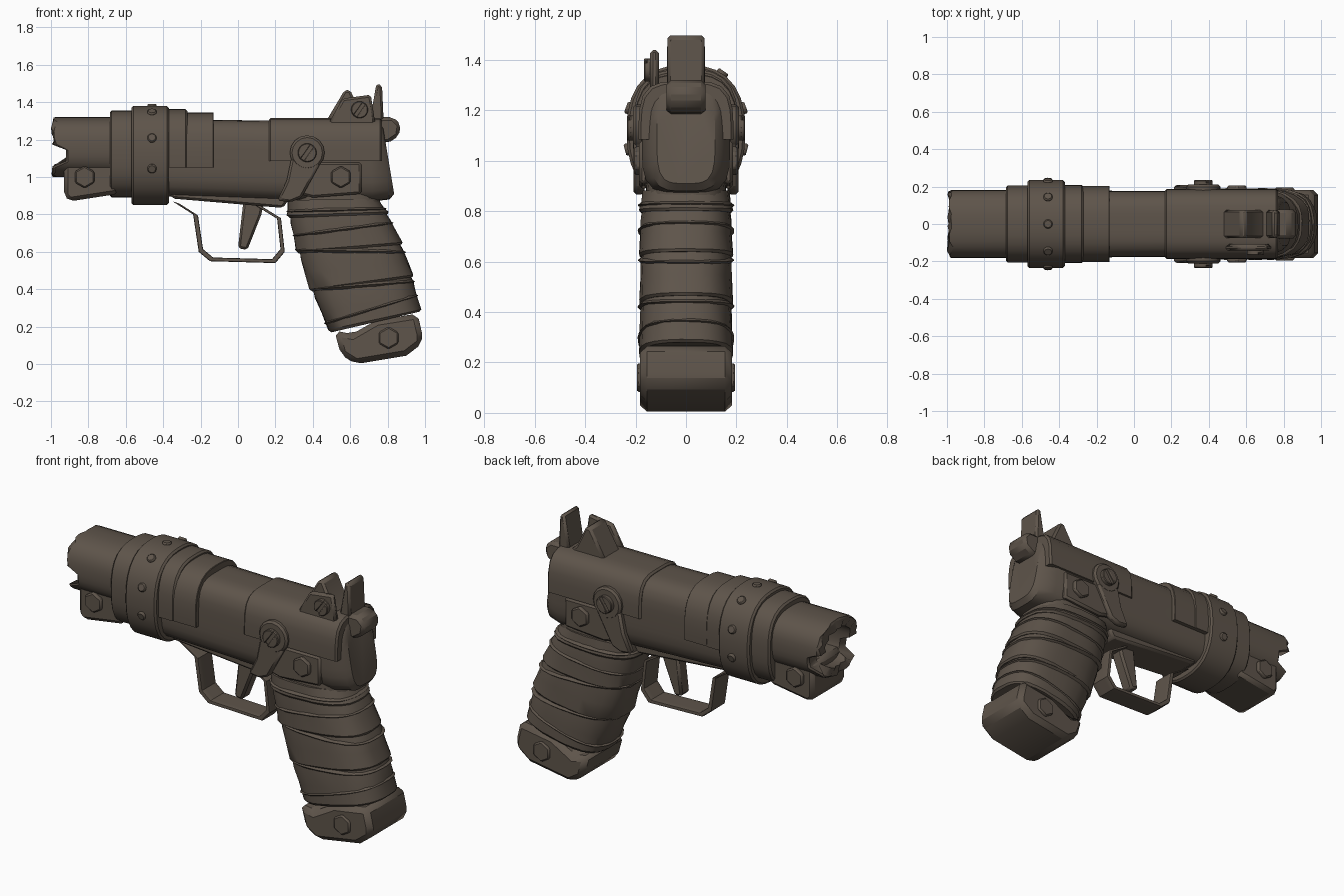
import bpy, bmesh, math, random
from mathutils import Vector, Matrix

random.seed(4)
if "Cube" in bpy.data.objects:
    bpy.data.objects.remove(bpy.data.objects["Cube"], do_unlink=True)

COLOUR = (.112, .089, .069, 1)
material = bpy.data.materials.new("worn brown metal")
material.use_nodes = True
material.diffuse_color = COLOUR
shader = next(node for node in material.node_tree.nodes if node.type == "BSDF_PRINCIPLED")
shader.inputs["Base Color"].default_value = COLOUR
shader.inputs["Roughness"].default_value = .8

SIDES = 32
BOTH_SIDES = (-1, 1)


def finish(name, bm, bevel=0):
    bmesh.ops.recalc_face_normals(bm, faces=bm.faces)
    mesh = bpy.data.meshes.new(name)
    bm.to_mesh(mesh)
    bm.free()
    mesh.materials.append(material)
    obj = bpy.data.objects.new(name, mesh)
    bpy.context.collection.objects.link(obj)
    bpy.ops.object.select_all(action="DESELECT")
    obj.select_set(True)
    bpy.context.view_layer.objects.active = obj
    bpy.ops.object.shade_smooth_by_angle(angle=math.radians(32))
    if bevel:
        modifier = obj.modifiers.new("edge", "BEVEL")
        modifier.width, modifier.segments, modifier.limit_method = bevel, 1, "ANGLE"
    return obj


def rounded_box(angle, square):
    """Point at an angle on a unit circle pushed towards a square."""
    c, s = math.cos(angle), math.sin(angle)
    reach = (abs(c) ** square + abs(s) ** square) ** (-1 / square)
    return c * reach, s * reach


def loft(name, rings, square, floor=0, jitter=0):
    """Skin rings, each spanning two points in the side plane plus a half width."""
    bm = bmesh.new()
    loops = []
    for start, end, width in rings:
        a, b = Vector((start[0], 0, start[1])), Vector((end[0], 0, end[1]))
        loop = []
        for i in range(SIDES):
            c, s = rounded_box(math.tau * (i + .5) / SIDES, square)
            wobble = 1 + random.uniform(-jitter, jitter)
            point = (a + b) / 2 + ((b - a) / 2 * c + Vector((0, width * s, 0))) * wobble
            point.z = max(point.z, floor)
            loop.append(bm.verts.new(point))
        loops.append(loop)
    for low, high in zip(loops, loops[1:]):
        for i in range(SIDES):
            bm.faces.new((low[i - 1], low[i], high[i], high[i - 1]))
    bm.faces.new(loops[0])
    bm.faces.new(loops[-1])
    return finish(name, bm)


def tube(name, front, back, bottom, top, width, square, floor=0, lip=.01, bore=0):
    """Rounded sleeve along x with chamfered ends and an optional blind bore."""
    rings = []
    for x, inset in ((back, lip), (back - lip, 0), (front + lip, 0), (front, lip)):
        rings.append(((x, bottom + inset), (x, top - inset), width - inset))
    middle = (bottom + top) / 2
    if bore:
        for x in (front, back):
            rings.append(((x, middle - bore), (x, middle + bore), bore))
    return loft(name, rings, square, floor)


def block(name, outline, half, y=0, bevel=.012):
    """Side outline extruded to both sides of y."""
    bm = bmesh.new()
    face = bm.faces.new([bm.verts.new((x, y - half, z)) for x, z in outline])
    grown = bmesh.ops.extrude_face_region(bm, geom=[face])["geom"]
    verts = [v for v in grown if isinstance(v, bmesh.types.BMVert)]
    bmesh.ops.translate(bm, vec=(0, half * 2, 0), verts=verts)
    return finish(name, bm, bevel)


def stud(name, centre, axis, radius, depth=.03, sides=6):
    bm = bmesh.new()
    turn = Vector(axis).to_track_quat("Z", "Y").to_matrix().to_4x4()
    bmesh.ops.create_cone(bm, cap_ends=True, segments=sides, radius1=radius,
                          radius2=radius, depth=depth,
                          matrix=Matrix.Translation(centre) @ turn)
    return finish(name, bm, depth / 4)


def slotted_screw(name, x, y, z, radius):
    """Low disc carrying two half discs, which leave a slot between them."""
    stud(name + "_base", (x, y, z), (0, 1, 0), radius, .02, SIDES // 2)
    tilt = math.radians(55)
    for half in (tilt, tilt + math.pi):
        angles = [half + math.radians(a) for a in range(12, 180, 12)]
        rim = [(x + radius * math.cos(a), z + radius * math.sin(a)) for a in angles]
        block(name + "_half", rim, .02, y, .004)


# Hollow barrel with a ragged mouth, and the lug below it
barrel = tube("barrel", -.99, -.6, 1, 1.32, .182, 2.7, bore=.11)
for vertex in barrel.data.vertices:
    if vertex.co.x < -.95:
        notched = abs(vertex.co.y) > .08 and 1.07 < vertex.co.z < 1.16
        vertex.co.x += .07 if notched else random.uniform(-.01, .015)
block("barrel_lug", [(-.93, 1.1), (-.93, .9), (-.9, .87), (-.64, .91), (-.64, 1.1)],
      .155, bevel=.025)

# Collar, riveted strap and stepped sleeve around the barrel
tube("collar", -.685, -.5, .89, 1.355, .207, 2.8)
tube("strap", -.57, -.37, .85, 1.38, .235, 2.5)
tube("sleeve_front", -.4, -.27, .88, 1.363, .208, 2.9, floor=1.05)
tube("sleeve_rear", -.3, -.13, .88, 1.345, .204, 2.9, floor=1.05, lip=.003)
for degrees in range(-105, 106, 35):
    up, out = rounded_box(math.radians(degrees), 2.5)
    stud("strap_rivet", (-.46, out * .235, 1.115 + up * .265), (0, out, up), .026, .022, 8)

# Frame with a sloped, narrowing tail, and the slide on top
loft("frame", [((-.45, .9), (-.45, 1.31), .18), ((.3, .87), (.3, 1.3), .175),
               ((.72, .87), (.7, 1.3), .175), ((.81, .88), (.76, 1.29), .14),
               ((.835, .91), (.775, 1.27), .115)], 4)
tube("slide", .165, .77, .86, 1.315, .188, 4, floor=1.085)
block("guard_rail", [(-.37, .92), (-.35, .885), (.24, .835), (.3, .92)], .11)

# Hammer and rear sight
block("hammer_fin", [(.7, 1.27), (.74, 1.5), (.77, 1.49), (.78, 1.27)], .074)
block("hammer_spur", [(.72, 1.2), (.74, 1.32), (.83, 1.32), (.87, 1.28), (.86, 1.22),
                      (.8, 1.18)], .077, bevel=.018)
block("sight_ramp", [(.46, 1.28), (.57, 1.465), (.6, 1.465), (.66, 1.34), (.73, 1.28)], .075)
block("sight_plate", [(.48, 1.28), (.56, 1.42), (.71, 1.44), (.735, 1.28)], .017, -.125)
slotted_screw("sight_screw", .65, -.147, 1.36, .045)

# Side plates, levers and bolts, mirrored
for side in BOTH_SIDES:
    block("side_plate", [(.34, 1.08), (.66, 1.08), (.66, .91), (.4, .89), (.28, .92)],
          .018, side * .168)
    stud("lever_eye", (.37, side * .187, 1.13), (0, side, 0), .093, .046, SIDES // 2)
    block("lever_arm", [(.285, 1.1), (.45, 1.09), (.34, .89), (.28, .865), (.21, .875),
                        (.26, .98)], .022, side * .187)
    slotted_screw("lever_screw", .37, side * .214, 1.13, .05)
    for label, x, y, z in (("plate_bolt", .55, .19, 1), ("lug_bolt", -.82, .16, 1),
                           ("butt_bolt", .805, .18, .14)):
        stud(label, (x, side * y, z), (0, side, 0), .06)

# Trigger, and a guard strip thickened towards the middle of its loop
block("trigger", [(.03, .88), (.14, .88), (.125, .8), (.05, .61), (0, .62)], .04)
loop_centre = Vector((.02, .75))
guard_path = [(-.35, .87), (-.24, .8), (-.21, .6), (-.15, .55), (.2, .54), (.25, .6),
              (.23, .78), (.1, .86)]
loft("trigger_guard", [(point, Vector(point).lerp(loop_centre, .1), .065)
                       for point in guard_path], 8)


# Grip: a leaning, slightly bowed handle wound in cloth
def grip_ring(along, width, front_shift=0, grow=0):
    bow = .03 * math.sin(math.pi * along) + grow
    front = Vector((.26, .85)).lerp(Vector((.5, .17)), along + front_shift)
    rear = Vector((.77, .86)).lerp(Vector((.97, .28)), along)
    return front - Vector((bow, 0)), rear + Vector((bow, 0)), width


loft("grip_neck", [((.3, .93), (.76, .93), .155), ((.31, .8), (.76, .8), .165)], 3)
wrap_edges = (0, .1, .38, .68, 1)
for begin, end in zip(wrap_edges, wrap_edges[1:]):
    profile = ((begin - .04, .172, -.01), (begin + .05, .18, 0), ((begin + end) / 2, .182, 0),
               (end - .02, .186, .01), (end, .176, 0))
    loft("grip_wrap", [grip_ring(along, width, grow=grow) for along, width, grow in profile],
         2.8, jitter=.012)

# Raised cloth folds, each tilted differently across the grip
for along, tilt in ((.05, 0), (.18, .06), (.45, -.1), (.72, -.06), (.85, .08)):
    loft("wrap_fold", [grip_ring(along - .025, .172, tilt, -.015),
                       grip_ring(along, .191, tilt, .01),
                       grip_ring(along + .025, .172, tilt, -.015)], 2.8, jitter=.008)

# Butt cap
block("butt_cap", [(.515, .18), (.55, .05), (.63, 0), (.9, .045), (.985, .11), (.985, .16),
                   (.96, .27), (.74, .235), (.61, .16)], .182, bevel=.028)
